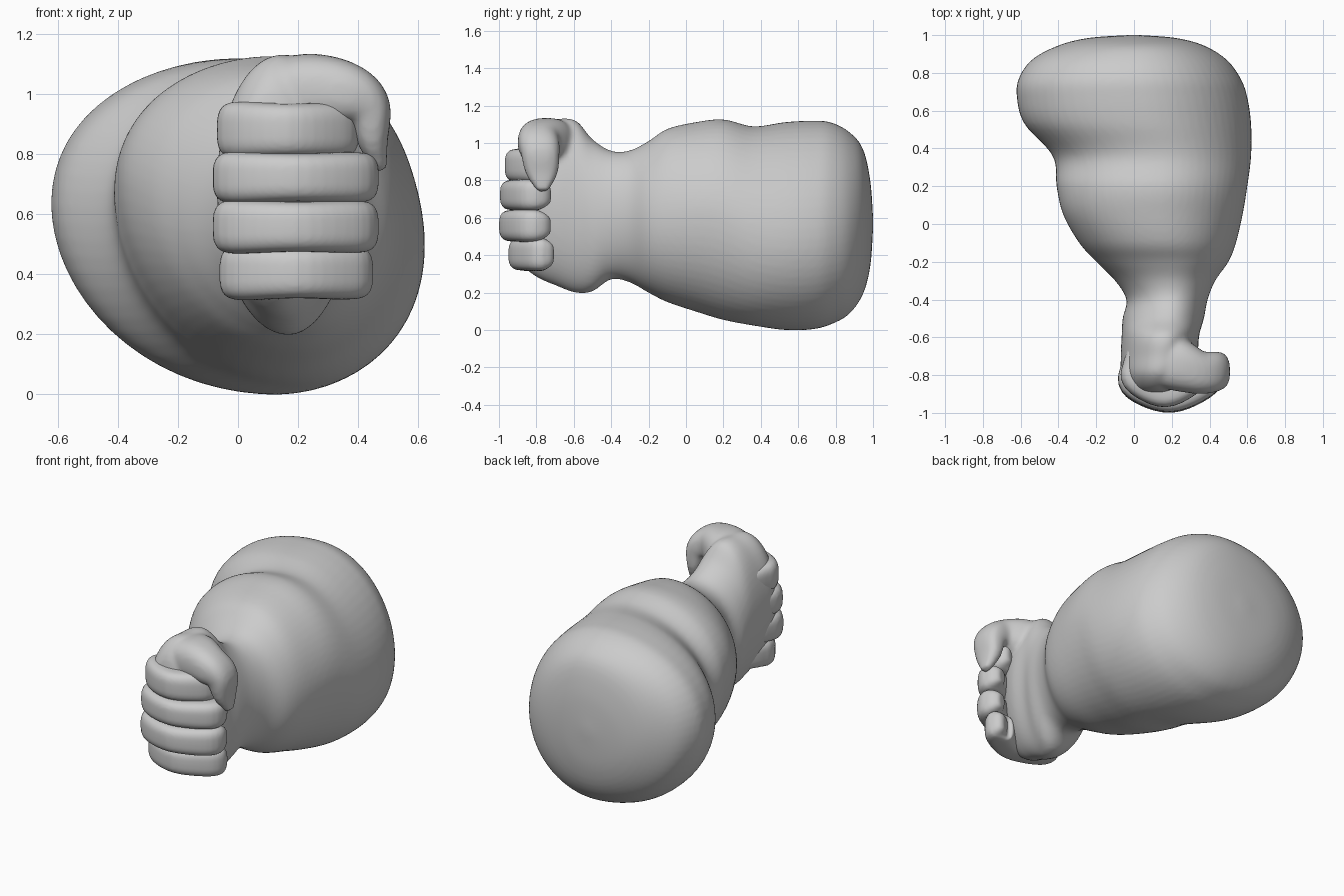
import bpy, bmesh
from math import cos, sin, exp, tau
from mathutils import Vector

if "Cube" in bpy.data.objects:
    bpy.data.objects.remove(bpy.data.objects["Cube"])


def smooth_rows(rows, n):
    """Catmull-Rom interpolation of rows of numbers."""
    p = [rows[0]] + list(rows) + [rows[-1]]
    out = []
    for i in range(1, len(p) - 2):
        for k in range(n):
            t = k / n
            out.append([0.5 * (2 * b + (c - a) * t + (2 * a - 5 * b + 4 * c - d) * t * t
                        + (3 * b - a - 3 * c + d) * t ** 3)
                        for a, b, c, d in zip(*p[i - 1:i + 3])])
    return out + [list(rows[-1])]


def power(v, e):
    return (1 if v >= 0 else -1) * abs(v) ** (2 / e)


def skin(bm, rings):
    vs = [[bm.verts.new(c) for c in r] for r in rings]
    m = len(vs[0])
    for a, b in zip(vs, vs[1:]):
        for i in range(m):
            bm.faces.new((a[i], a[(i + 1) % m], b[(i + 1) % m], b[i]))
    bm.faces.new(vs[0][::-1])
    bm.faces.new(vs[-1])


def arm_rings(rows, m=64):
    """Rows: y, xmin, xmax, zmin, zmax. The ovals lean a little; the forearm is fullest high up."""
    rings = []
    for y, x0, x1, z0, z1 in smooth_rows(rows, 6):
        cx = (x0 + x1) / 2 + .06 * (x1 - x0)
        cz = (z0 + z1) / 2 + .06 * exp(-((y - .12) / .2) ** 2)
        lean = .1 * max(0, x1 - x0 - .5)
        ring = []
        for i in range(m):
            c, s = cos(tau * i / m), sin(tau * i / m)
            ring.append((cx + c * ((x1 - cx) if c > 0 else (cx - x0)), y,
                         cz + s * ((z1 - cz) if s > 0 else (cz - z0)) - lean * c * (1 - s * s)
                         - lean * c * s * s * .6))
        rings.append(ring)
    return rings


def tube_rings(rows, ref, e, m=32):
    """Rows: x, y, z, radius along ref, radius across."""
    rows = smooth_rows(rows, 6)
    pts = [Vector(r[:3]) for r in rows]
    rings = []
    for i, (p, r) in enumerate(zip(pts, rows)):
        t = (pts[min(i + 1, len(pts) - 1)] - pts[max(i - 1, 0)]).normalized()
        a = (ref - t * ref.dot(t)).normalized()
        b = t.cross(a)
        rings.append([p + a * r[3] * power(cos(tau * k / m), e)
                      + b * r[4] * power(sin(tau * k / m), e) for k in range(m)])
    return rings


def make(name, ring_sets, voxel, steps):
    """Skin the rings, fuse them into one skin and soften it."""
    bm = bmesh.new()
    for rings in ring_sets:
        skin(bm, rings)
    bmesh.ops.recalc_face_normals(bm, faces=bm.faces)
    me = bpy.data.meshes.new(name)
    bm.to_mesh(me)
    bm.free()
    ob = bpy.data.objects.new(name, me)
    bpy.context.collection.objects.link(ob)
    r = ob.modifiers.new("fuse", 'REMESH')
    r.mode, r.voxel_size, r.use_smooth_shade = 'VOXEL', voxel, True
    s = ob.modifiers.new("soften", 'SMOOTH')
    s.factor, s.iterations = 0.5, steps


# Upper arm, elbow fold, forearm, wrist and palm, from back to front
arm = [
    (1, -.03, .03, .54, .6),
    (.985, -.24, .22, .34, .8),
    (.945, -.4, .37, .19, .97),
    (.87, -.54, .49, .085, 1.06),
    (.77, -.61, .565, .03, 1.11),
    (.67, -.62, .6, .005, 1.117),
    (.53, -.58, .62, .002, 1.11),
    (.36, -.43, .62, .025, 1.088),
    (.2, -.41, .6, .055, 1.125),
    (.05, -.375, .575, .1, 1.11),
    (-.1, -.29, .54, .15, 1.075),
    (-.2, -.2, .5, .2, 1.01),
    (-.3, -.1, .43, .255, .96),
    (-.4, -.04, .39, .272, .958),
    (-.5, -.06, .37, .207, 1.02),
    (-.59, -.065, .345, .2, 1.12),
    (-.7, -.07, .335, .24, 1.13),
    (-.8, -.065, .3, .285, 1.12),
    (-.88, -.02, .24, .36, 1.02),
    (-.9, .05, .18, .5, .85),
]
# Thumb folded over the top of the fist and pointing down
thumb = [
    (.05, -.69, .97, .1, .08),
    (.2, -.735, 1.005, .14, .125),
    (.34, -.785, 1.005, .115, .11),
    (.428, -.78, .96, .105, .08),
    (.45, -.77, .84, .085, .05),
    (.476, -.765, .745, .03, .02),
]
make("arm_and_thumb", [arm_rings(arm), tube_rings(thumb, Vector((0, 1, 0)), 2.5)], .014, 4)

# Curled fingers, stacked; each is the same bend (x share, y, height and depth factor)
bend = [(.24, -.6, .75, .7), (.165, -.77, .97, .95), (.18, -.855, 1.06, 1),
        (.5, -.918, .98, 1), (.82, -.845, 1.03, 1), (.87, -.78, .93, .85), (.85, -.73, .5, .35)]
fingers = {"index_finger": (.88, .09, -.055, .385, .03),
           "middle_finger": (.722, .082, -.085, .465, .005),
           "ring_finger": (.558, .085, -.085, .465, 0),
           "little_finger": (.405, .087, -.055, .44, .05)}
for name, (z, h, x0, x1, dy) in fingers.items():
    path = [(x0 + (x1 - x0) * u, y + dy * max(0, min(1, (-.7 - y) * 8)), z, h * k, .082 * w)
            for u, y, k, w in bend]
    make(name, [tube_rings(path, Vector((0, 0, 1)), 3.2)], .009, 3)
